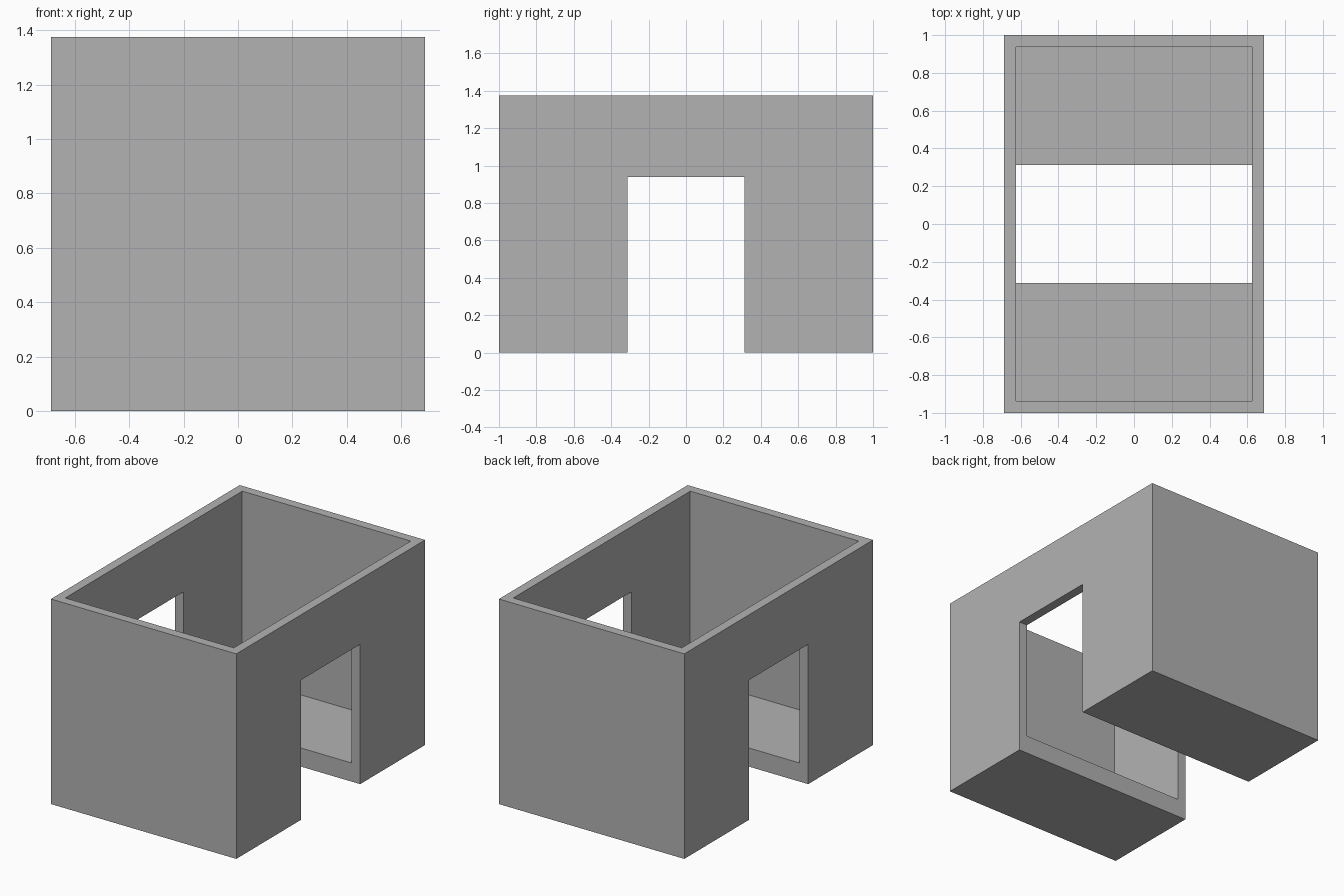
import bpy
import bmesh
from mathutils import Matrix, Vector

cube = bpy.data.objects.get("Cube")
if cube:
    bpy.data.objects.remove(cube, do_unlink=True)

UNIT = 1 / 16  # wall thickness, the module for all sizes
WIDTH, DEPTH, HEIGHT = 22 * UNIT, 32 * UNIT, 22 * UNIT
WALL, FLOOR = UNIT, 2 * UNIT
DOOR_WIDTH, DOOR_HEIGHT = 10 * UNIT, 15 * UNIT

grey = bpy.data.materials.new("plain_grey")
grey.use_nodes = True
colour = (0.448, 0.448, 0.448, 1)
grey.diffuse_color = colour
grey.node_tree.nodes["Principled BSDF"].inputs["Base Color"].default_value = colour


def box(name, width, depth, bottom, top):
    """Box centred on x and y, spanning bottom to top."""
    bm = bmesh.new()
    bmesh.ops.create_cube(bm, size=1)
    bmesh.ops.transform(bm, verts=bm.verts, matrix=(
        Matrix.Translation((0, 0, (bottom + top) / 2))
        @ Matrix.Diagonal(Vector((width, depth, top - bottom, 1)))))
    mesh = bpy.data.meshes.new(name)
    bm.to_mesh(mesh)
    bm.free()
    mesh.materials.append(grey)
    obj = bpy.data.objects.new(name, mesh)
    bpy.context.collection.objects.link(obj)
    return obj


def cut(target, cutter):
    """Subtract the cutter from the target and remove it."""
    cutter.hide_render = True
    mod = target.modifiers.new(cutter.name, 'BOOLEAN')
    mod.operation = 'DIFFERENCE'
    mod.solver = 'EXACT'
    mod.object = cutter
    bpy.context.view_layer.objects.active = target
    bpy.ops.object.modifier_apply(modifier=mod.name)
    bpy.data.objects.remove(cutter, do_unlink=True)


# Solid block, hollowed from above to leave thin walls and a thick floor
shell = box("open_box_shell", WIDTH, DEPTH, 0, HEIGHT)
cut(shell, box("cavity_cutter", WIDTH - 2 * WALL, DEPTH - 2 * WALL, FLOOR, HEIGHT + 1))

# Doorway running through both side walls and the floor
cut(shell, box("doorway_cutter", WIDTH + 1, DOOR_WIDTH, -1, DOOR_HEIGHT))
